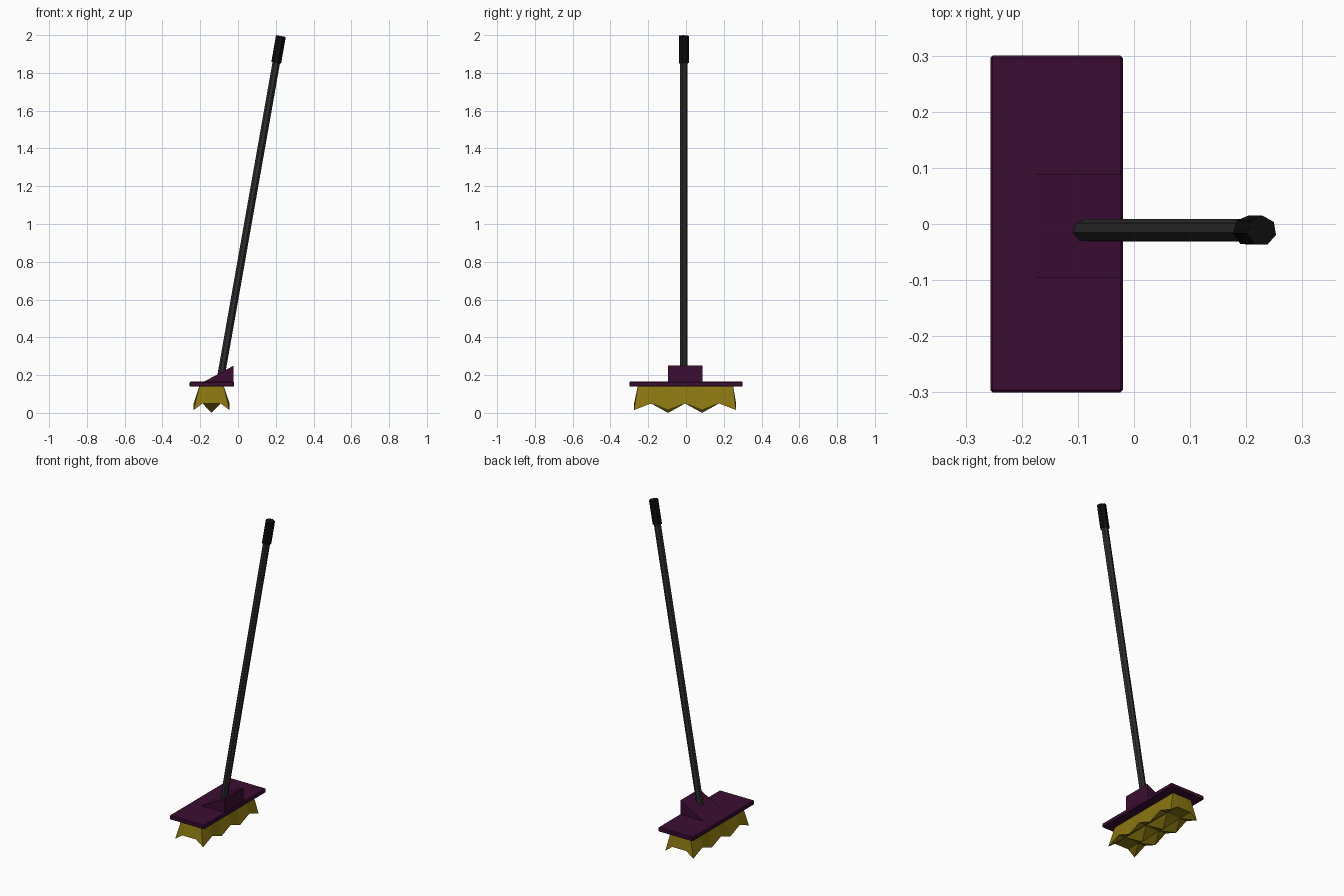
import bpy, bmesh, math
from mathutils import Vector

cube = bpy.data.objects.get("Cube")
if cube:
    bpy.data.objects.remove(cube, do_unlink=True)


def material(name, rgb):
    m = bpy.data.materials.new(name)
    m.use_nodes = True
    m.diffuse_color = (*rgb, 1)
    m.node_tree.nodes["Principled BSDF"].inputs["Base Color"].default_value = (*rgb, 1)
    return m


PURPLE = material("dark purple plastic", (0.043, 0.004, 0.032))
YELLOW = material("mustard bristle", (0.25, 0.18, 0.005))
GREY = material("charcoal pole", (0.027, 0.027, 0.027))
BLACK = material("black rubber", (0.004, 0.004, 0.004))


def finish(bm, name, mat):
    bmesh.ops.recalc_face_normals(bm, faces=bm.faces)
    mesh = bpy.data.meshes.new(name)
    bm.to_mesh(mesh)
    bm.free()
    mesh.materials.append(mat)
    ob = bpy.data.objects.new(name, mesh)
    bpy.context.collection.objects.link(ob)
    return ob


def prism(name, profile, y0, y1, mat):
    """Extrude an x-z profile along y."""
    bm = bmesh.new()
    face = bm.faces.new([bm.verts.new((x, y0, z)) for x, z in profile])
    new = bmesh.ops.extrude_face_region(bm, geom=[face])["geom"]
    bmesh.ops.translate(bm, vec=(0, y1 - y0, 0),
                        verts=[v for v in new if isinstance(v, bmesh.types.BMVert)])
    return finish(bm, name, mat)


def rod(name, start, end, radius, mat):
    """Seven-sided rod between two points."""
    start, end = Vector(start), Vector(end)
    axis = end - start
    bpy.ops.mesh.primitive_cylinder_add(vertices=7, radius=radius, depth=axis.length,
                                        location=(start + end) / 2)
    ob = bpy.context.object
    ob.name = name
    # Turn the rod so that one corner sits near its rear side, then lean it
    for v in ob.data.vertices:
        a = math.radians(-106)
        x, y = v.co.x, v.co.y
        v.co.x = x * math.cos(a) - y * math.sin(a)
        v.co.y = x * math.sin(a) + y * math.cos(a)
    ob.rotation_euler.y = math.atan2(axis.x, axis.z)
    ob.data.materials.append(mat)


# Head plate with softened edges
plate = prism("head_plate", [(-.256, .139), (-.02, .139), (-.02, .165), (-.256, .165)],
              -.3, .3, PURPLE)
bevel = plate.modifiers.new("edge", "BEVEL")
bevel.width = .004
bevel.segments = 1

# Wedge socket
prism("socket_wedge", [(-.19, .16), (-.023, .16), (-.023, .25)], -.096, .088, PURPLE)

# Pole and grip share one leaning axis
Y = -.012
rod("pole", (-.092, Y, .182), (.21, Y, 1.895), .0205, GREY)
rod("grip", (.2025, Y, 1.853), (.2275, Y, 1.995), .027, BLACK)

# Bristle block: flared sides with a jagged underside
NX, NY = 4, 6
bm = bmesh.new()


def layer(x0, x1, y0, y1, height):
    return [[bm.verts.new((x0 + (x1 - x0) * i / NX, y0 + (y1 - y0) * j / NY, height(i, j)))
             for j in range(NY + 1)] for i in range(NX + 1)]


def jagged(i, j):
    if i % 2 or j % 2 or (i == NX // 2 and j in (0, NY)):
        return .05
    return .0 if i == NX // 2 else .015


top = layer(-.204, -.075, -.255, .25, lambda i, j: .142)
low = layer(-.235, -.045, -.275, .265, jagged)
for grid in (top, low):
    for i in range(NX):
        for j in range(NY):
            a, b, c, d = grid[i][j], grid[i + 1][j], grid[i + 1][j + 1], grid[i][j + 1]
            # Split each cell along the diagonal leaving its tuft tip
            if (i + j) % 2:
                a, b, c, d = b, c, d, a
            bm.faces.new((a, b, c))
            bm.faces.new((a, c, d))
rim = ([(i, 0) for i in range(NX)] + [(NX, j) for j in range(NY)]
       + [(i, NY) for i in range(NX, 0, -1)] + [(0, j) for j in range(NY, 0, -1)])
for (i, j), (k, l) in zip(rim, rim[1:] + rim[:1]):
    bm.faces.new((low[i][j], low[k][l], top[k][l], top[i][j]))
finish(bm, "bristles", YELLOW)
